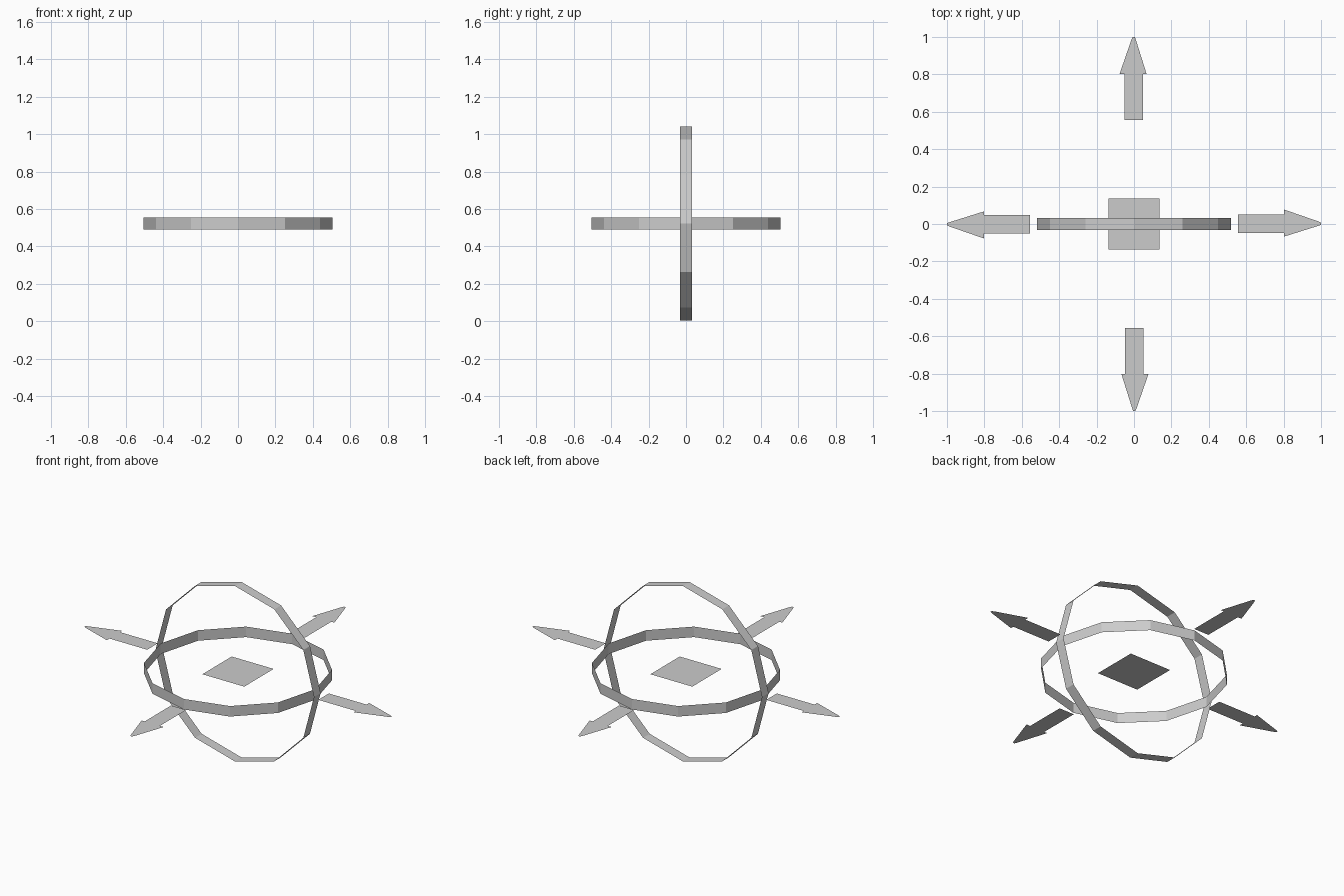
import bpy
from math import cos, sin, pi
from mathutils import Matrix, Vector

if "Cube" in bpy.data.objects:
    bpy.data.objects.remove(bpy.data.objects["Cube"])

MID = 0.522  # height of the shared centre


def make(name, verts, faces, matrix):
    mesh = bpy.data.meshes.new(name)
    mesh.from_pydata([matrix @ Vector(v) for v in verts], [], faces)
    mesh.update()
    obj = bpy.data.objects.new(name, mesh)
    bpy.context.collection.objects.link(obj)
    return obj


def band(name, radius, half_width, matrix, sides=12):
    # Open paper-thin ring with flat facets
    verts = [(radius * cos(2 * pi * i / sides), radius * sin(2 * pi * i / sides), h)
             for h in (-half_width, half_width) for i in range(sides)]
    faces = [(i, (i + 1) % sides, sides + (i + 1) % sides, sides + i) for i in range(sides)]
    return make(name, verts, faces, matrix)


centre = Matrix.Translation((0, 0, MID))

# Horizontal and upright rings
band("horizontal_ring", 0.505, 0.031, centre)
band("upright_ring", 0.518, 0.031, centre @ Matrix.Rotation(pi / 2, 4, 'X'))

# Flat square in the middle
s = 0.137
make("centre_plate", [(-s, -s, 0), (s, -s, 0), (s, s, 0), (-s, s, 0)], [(0, 1, 2, 3)], centre)

# Four flat arrows pointing outwards, each slightly off its axis
outline = [(0.557, -0.047), (0.803, -0.047), (0.803, -0.067), (0.985, -0.010), (1.0, -0.004),
           (1.0, 0.006), (0.985, 0.014), (0.803, 0.077), (0.803, 0.052), (0.557, 0.052)]
for k, side in enumerate(("right", "back", "left", "front")):
    make(side + "_arrow", [(x, y, 0) for x, y in outline],
         [(0, 1, 8, 9), (1, 2, 3, 4, 5, 6, 7, 8)],
         centre @ Matrix.Rotation(k * pi / 2, 4, 'Z'))
